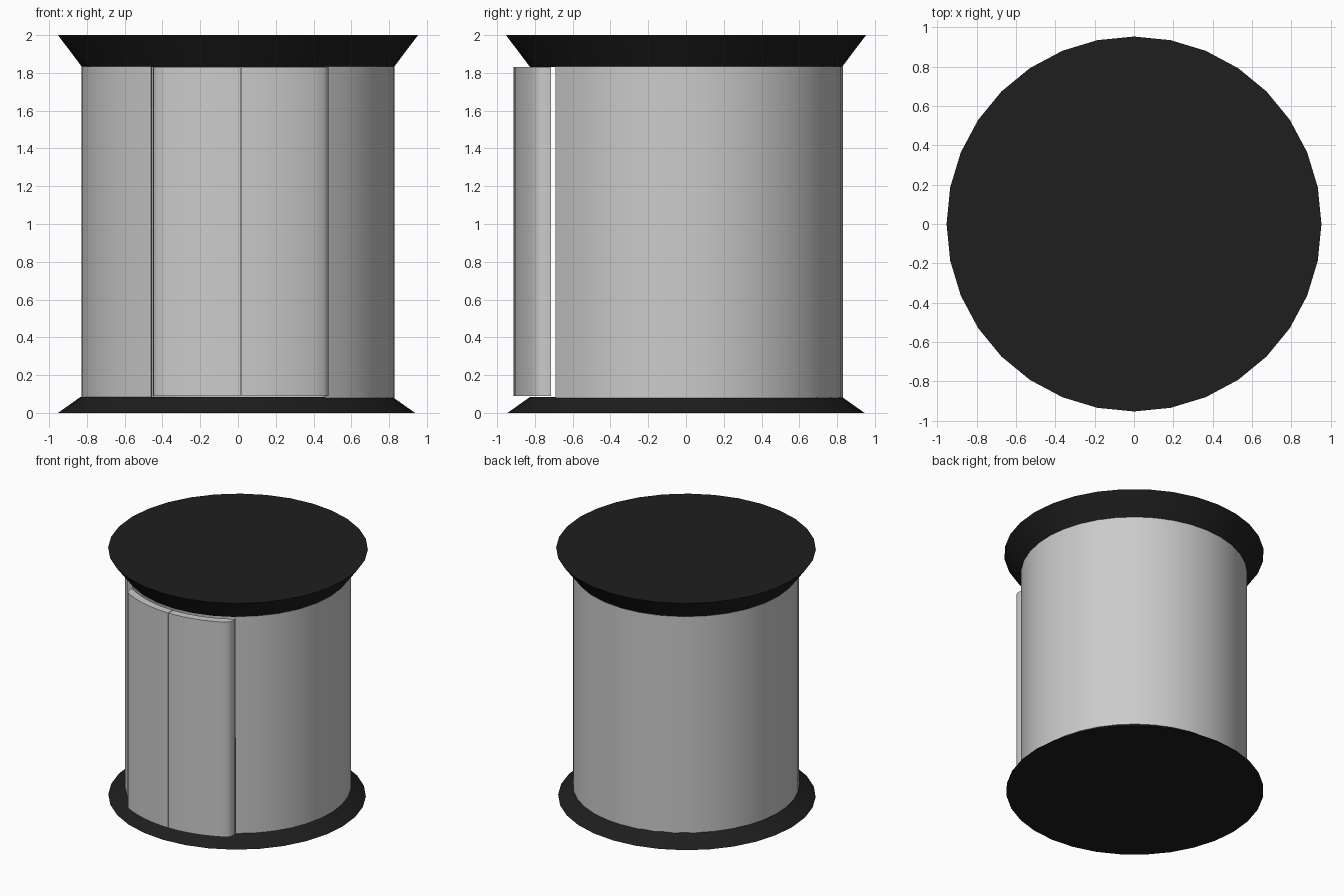
import bpy, bmesh
from math import sin, cos, radians

if "Cube" in bpy.data.objects:
    bpy.data.objects.remove(bpy.data.objects["Cube"])

dark = bpy.data.materials.new("dark_cap")
dark.diffuse_color = (0.013, 0.013, 0.013, 1)
dark.use_nodes = True
dark.node_tree.nodes["Principled BSDF"].inputs["Base Color"].default_value = dark.diffuse_color


def finish(name, bm, mat=None):
    bmesh.ops.recalc_face_normals(bm, faces=bm.faces)
    me = bpy.data.meshes.new(name)
    bm.to_mesh(me)
    bm.free()
    ob = bpy.data.objects.new(name, me)
    bpy.context.collection.objects.link(ob)
    if mat:
        me.materials.append(mat)
    bpy.ops.object.select_all(action='DESELECT')
    ob.select_set(True)
    bpy.context.view_layer.objects.active = ob
    bpy.ops.object.shade_smooth_by_angle(angle=radians(35))
    return ob


def arc(r, a0, a1, n):
    # angles measured from the front (-y) towards +x
    return [(r * sin(radians(a0 + (a1 - a0) * i / n)),
             -r * cos(radians(a0 + (a1 - a0) * i / n))) for i in range(n + 1)]


def extrude_profile(name, pts, z0, z1):
    bm = bmesh.new()
    face = bm.faces.new([bm.verts.new((x, y, z0)) for x, y in pts])
    ext = bmesh.ops.extrude_face_region(bm, geom=[face])
    verts = [v for v in ext['geom'] if isinstance(v, bmesh.types.BMVert)]
    bmesh.ops.translate(bm, verts=verts, vec=(0, 0, z1 - z0))
    return finish(name, bm)


def cap(name, r0, r1, z0, z1, x=0):
    bm = bmesh.new()
    bmesh.ops.create_cone(bm, cap_ends=True, segments=32, radius1=r0, radius2=r1, depth=z1 - z0)
    bmesh.ops.translate(bm, verts=bm.verts, vec=(x, 0, (z0 + z1) / 2))
    return finish(name, bm, dark)


# flared end caps
cap("bottom_cap", 0.945, 0.825, 0, 0.085, -0.008)
cap("top_cap", 0.825, 0.953, 1.83, 2.0)

# thin curved wall, open at the front
wall = arc(0.83, 33.8, 326.2, 30) + arc(0.818, 326.2, 33.8, 30)
extrude_profile("curved_wall", wall, 0.08, 1.835)

# pair of curved sliding doors with rounded outer edges
MID = 0.015
half = (arc(0.912, 0.15, 29, 8)
        + [(0.456, -0.78), (0.463, -0.76), (0.464, -0.74), (0.461, -0.716)]
        + arc(0.852, 32, 0.15, 8))
for name, s in (("left_door", -1), ("right_door", 1)):
    extrude_profile(name, [(MID + s * x, y) for x, y in half], 0.09, 1.83)
